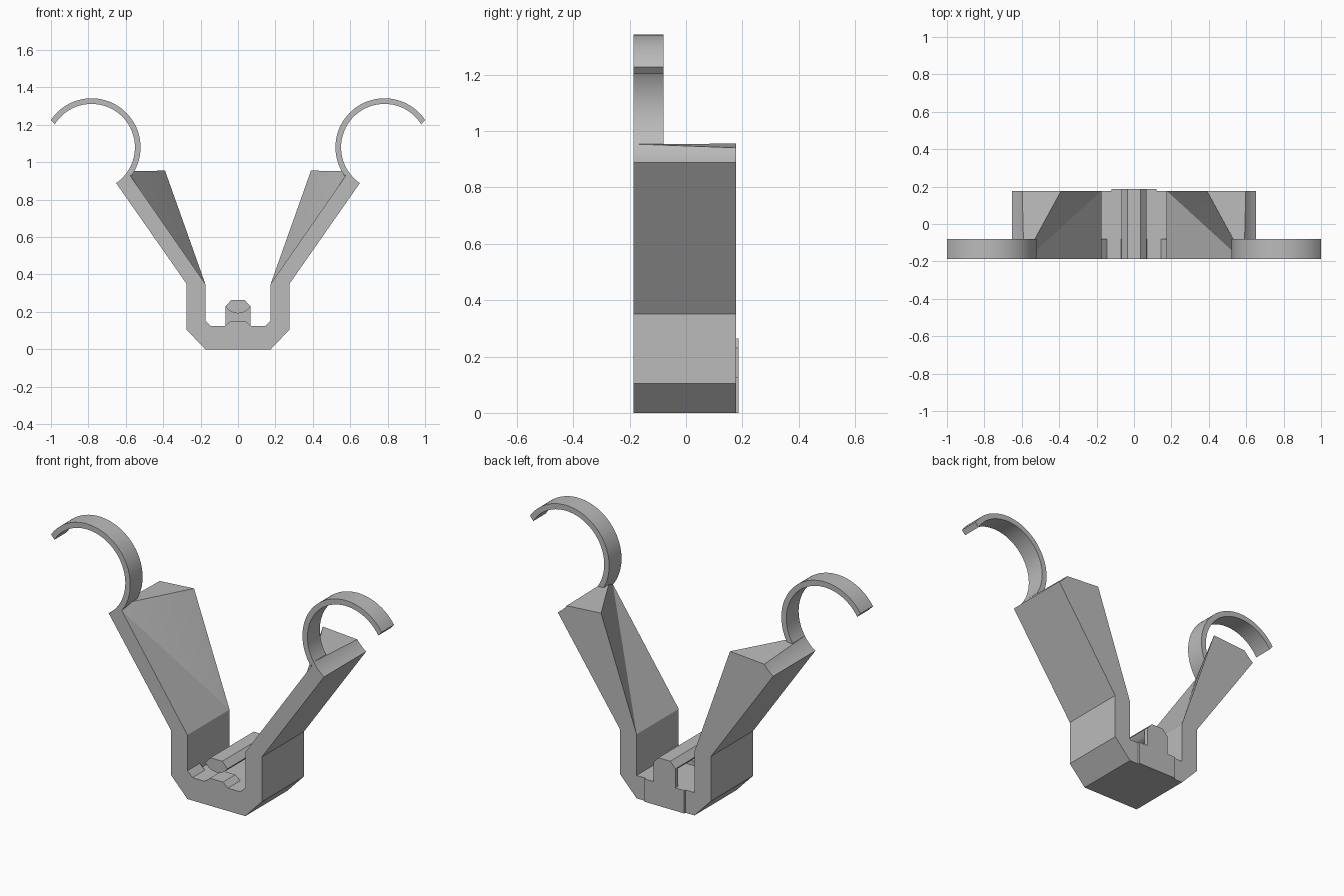
import bpy, bmesh, math

cube = bpy.data.objects.get("Cube")
if cube:
    bpy.data.objects.remove(cube, do_unlink=True)

grey = bpy.data.materials.new("plain_grey")
grey.use_nodes = True
grey.diffuse_color = (0.5, 0.5, 0.5, 1)
grey.node_tree.nodes["Principled BSDF"].inputs["Base Color"].default_value = (0.5, 0.5, 0.5, 1)

FRONT, MID, BACK = -0.187, -0.08, 0.177
CX, CZ, R_IN, R_OUT = 0.783, 1.08, 0.232, 0.262


def loft(name, front, back, y0, y1, open_side=False, mirror=True):
    """Join a front outline to a back outline, both given as (x, z) points."""
    bm = bmesh.new()
    f = [bm.verts.new((x, y0, z)) for x, z in front]
    b = [bm.verts.new((x, y1, z)) for x, z in back]
    bm.faces.new(f)
    bm.faces.new(b[::-1])
    n = len(f)
    for i in range(n - 1 if open_side else n):
        j = (i + 1) % n
        if front[i] == back[i] and front[j] == back[j]:
            bm.faces.new((f[i], f[j], b[j], b[i]))
        else:
            bm.faces.new((f[i], f[j], b[j]))
            bm.faces.new((f[i], b[j], b[i]))
    bmesh.ops.recalc_face_normals(bm, faces=bm.faces)
    mesh = bpy.data.meshes.new(name)
    bm.to_mesh(mesh)
    bm.free()
    mesh.materials.append(grey)
    obj = bpy.data.objects.new(name, mesh)
    bpy.context.collection.objects.link(obj)
    bpy.ops.object.select_all(action="DESELECT")
    obj.select_set(True)
    bpy.context.view_layer.objects.active = obj
    bpy.ops.object.shade_smooth_by_angle(angle=math.radians(25))
    if mirror:
        mod = obj.modifiers.new("mirror", "MIRROR")
        mod.merge_threshold = 0.0005
    return obj


def prism(name, outline, y0, y1, **kw):
    return loft(name, outline, outline, y0, y1, **kw)


def arc(radius, start, end, count):
    angles = [math.radians(start + (end - start) * i / count) for i in range(count + 1)]
    return [(CX + radius * math.cos(a), CZ + radius * math.sin(a)) for a in angles]


# Frame: base, uprights and arms that widen towards the back
lower = [(0, 0), (0.175, 0), (0.275, 0.105), (0.275, 0.35)]
inner = [(0.175, 0.35), (0.175, 0.125), (0, 0.125)]
loft("frame",
     lower + arc(R_IN, 235.5, 213, 8) + [(0.573, 0.924)] + inner,
     lower + arc(R_IN, 235.5, 217, 8) + [(0.39, 0.955)] + inner,
     FRONT, BACK, open_side=True)

# Open hoops on top of the arms
prism("hoop", arc(R_IN, 32, 213, 48) + arc(R_OUT, 216.5, 34, 48), FRONT, MID)

# Small fillets and bump at the front of the floor
prism("floor_fillet", [(0.145, 0.125), (0.175, 0.125), (0.175, 0.155)], FRONT, MID)
prism("floor_bump", [(0, 0.125), (0.07, 0.125), (0.04, 0.15), (0, 0.15)],
      FRONT, MID, open_side=True)

# Cantilevered bar held by a post on the back plate
prism("bar", [(0, 0.192), (0.03, 0.198), (0.05, 0.21), (0.067, 0.23),
              (0.036, 0.263), (0, 0.263)], FRONT, BACK, open_side=True)
prism("back_plate", [(0, 0), (0.12, 0), (0.12, 0.125), (0.067, 0.125),
                     (0.067, 0.23), (0.036, 0.263), (0, 0.263)],
      0.165, 0.187, open_side=True)
